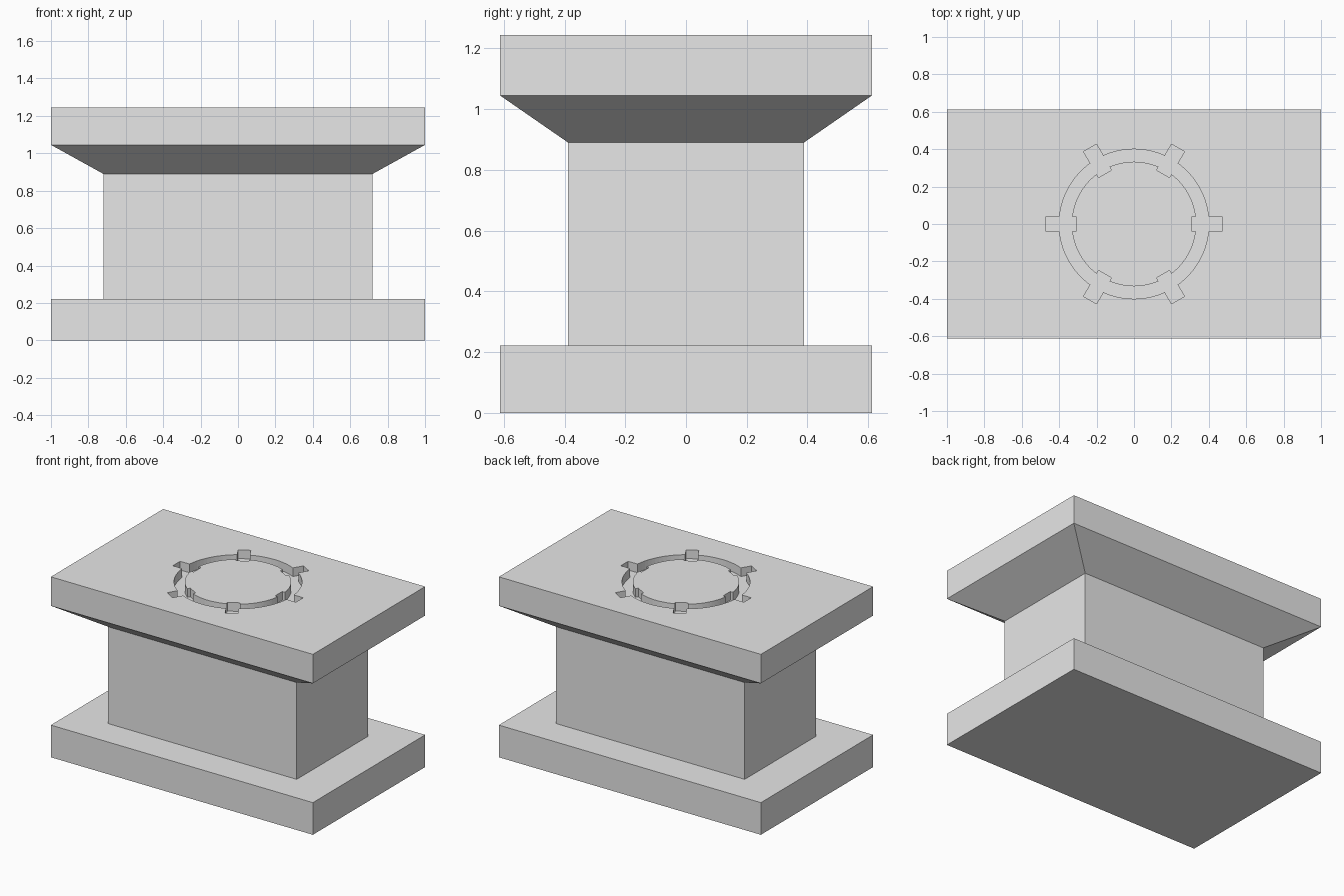
import bpy, bmesh, math
from mathutils import Matrix

cube = bpy.data.objects.get("Cube")
if cube:
    bpy.data.objects.remove(cube, do_unlink=True)

stone = bpy.data.materials.new("grey stone")
stone.use_nodes = True
GREY = (0.8, 0.8, 0.8, 1)
stone.diffuse_color = GREY
stone.node_tree.nodes["Principled BSDF"].inputs["Base Color"].default_value = GREY

TOP, DEPTH = 1.245, 0.06
WIDE, NARROW = (1.0, 0.612), (0.72, 0.388)


def finish(name, bm):
    bmesh.ops.recalc_face_normals(bm, faces=bm.faces)
    mesh = bpy.data.meshes.new(name)
    bm.to_mesh(mesh)
    bm.free()
    mesh.materials.append(stone)
    obj = bpy.data.objects.new(name, mesh)
    bpy.context.collection.objects.link(obj)
    return obj


def bridge(bm, a, b):
    for i in range(len(a)):
        j = (i + 1) % len(a)
        bm.faces.new((a[i], a[j], b[j], b[i]))


def loft(name, levels):
    """Stack rectangles of (half sizes, height) into a closed solid."""
    bm = bmesh.new()
    rings = [[bm.verts.new((sx * w, sy * d, z))
              for sx, sy in ((-1, -1), (1, -1), (1, 1), (-1, 1))]
             for (w, d), z in levels]
    for a, b in zip(rings, rings[1:]):
        bridge(bm, a, b)
    bm.faces.new(rings[0])
    bm.faces.new(rings[-1])
    return finish(name, bm)


# Main blocks
loft("base", [(WIDE, 0), (WIDE, 0.222)])
loft("column", [(NARROW, 0.222), (NARROW, 0.89)])
capital = loft("capital", [(NARROW, 0.89), (WIDE, 1.045), (WIDE, TOP)])

# Cutter for the circular groove: a square-section ring
bm = bmesh.new()
N = 96
low, high = TOP - DEPTH, TOP + 0.1
section = [(0.333, low), (0.4, low), (0.4, high), (0.333, high)]
loops = [[bm.verts.new((r * math.cos(t), r * math.sin(t), z))
          for t in (math.tau * k / N for k in range(N))] for r, z in section]
for a, b in zip(loops, loops[1:] + loops[:1]):
    bridge(bm, a, b)
ring_cutter = finish("ring_cutter", bm)

# Cutter for the six radial slots
bm = bmesh.new()
for k in range(6):
    place = (Matrix.Rotation(k * math.pi / 3, 4, "Z")
             @ Matrix.Translation((0.39, 0, (low + high) / 2))
             @ Matrix.Diagonal((0.16, 0.08, high - low, 1)))
    bmesh.ops.create_cube(bm, size=1, matrix=place)
slot_cutter = finish("slot_cutter", bm)

# Carve the groove and slots into the capital
bpy.context.view_layer.objects.active = capital
for cutter in (ring_cutter, slot_cutter):
    mod = capital.modifiers.new(cutter.name, "BOOLEAN")
    mod.operation = "DIFFERENCE"
    mod.solver = "EXACT"
    mod.object = cutter
    bpy.ops.object.modifier_apply(modifier=mod.name)
    bpy.data.objects.remove(cutter, do_unlink=True)
